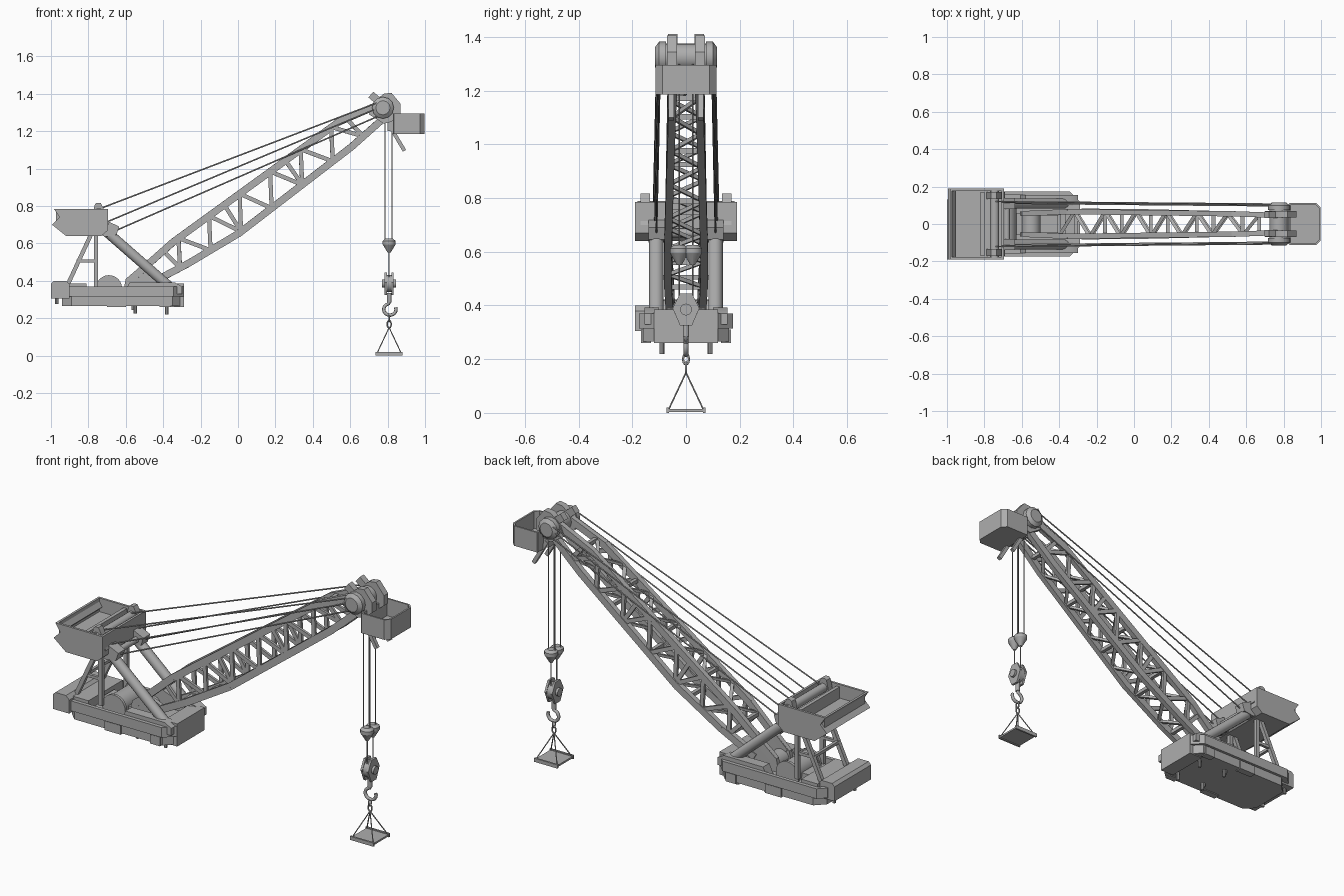
import bpy, bmesh, math
from mathutils import Matrix, Vector

cube = bpy.data.objects.get("Cube")
if cube:
    bpy.data.objects.remove(cube, do_unlink=True)

grey = bpy.data.materials.new("plain grey")
grey.use_nodes = True
grey.diffuse_color = (0.42, 0.42, 0.42, 1)
grey.node_tree.nodes["Principled BSDF"].inputs["Base Color"].default_value = (0.42, 0.42, 0.42, 1)


class Part:
    """Collects simple solids and turns them into one named object."""

    def __init__(self, name):
        self.name, self.bm = name, bmesh.new()

    def place(self, p, q):
        p, q = Vector(p), Vector(q)
        rot = (q - p).to_track_quat('Z', 'Y').to_matrix().to_4x4()
        return Matrix.Translation((p + q) / 2) @ rot, (q - p).length

    def rod(self, p, q, r, r2=None, n=16):
        m, length = self.place(p, q)
        bmesh.ops.create_cone(self.bm, cap_ends=True, segments=n, radius1=r,
                              radius2=r if r2 is None else r2, depth=length, matrix=m)

    def beam(self, p, q, wide, deep):
        m, length = self.place(p, q)
        bmesh.ops.create_cube(self.bm, size=1, matrix=m @ Matrix.Diagonal((wide, deep, length, 1)))

    def box(self, lo, hi):
        lo, hi = Vector(lo), Vector(hi)
        m = Matrix.Translation((lo + hi) / 2) @ Matrix.Diagonal((*(hi - lo), 1))
        bmesh.ops.create_cube(self.bm, size=1, matrix=m)

    def slab(self, pts, axis, a, b):
        """Extrude a 2D profile along y or z from a to b."""
        def lift(u, v, w):
            return (u, w, v) if axis == 'y' else (u, v, w)
        face = self.bm.faces.new([self.bm.verts.new(lift(u, v, a)) for u, v in pts])
        new = bmesh.ops.extrude_face_region(self.bm, geom=[face])["geom"]
        move = Vector(lift(0, 0, b - a))
        bmesh.ops.translate(self.bm, vec=move, verts=[v for v in new if isinstance(v, bmesh.types.BMVert)])

    def hollow(self, wall, depth):
        """Sink the highest flat face to leave a thin rim."""
        bmesh.ops.recalc_face_normals(self.bm, faces=self.bm.faces)
        top = max(self.bm.faces, key=lambda f: f.calc_center_median().z)
        bmesh.ops.inset_individual(self.bm, faces=[top], thickness=wall)
        new = bmesh.ops.extrude_discrete_faces(self.bm, faces=[top])["faces"]
        bmesh.ops.translate(self.bm, vec=(0, 0, -depth), verts=new[0].verts)

    def done(self):
        bmesh.ops.recalc_face_normals(self.bm, faces=self.bm.faces)
        mesh = bpy.data.meshes.new(self.name)
        self.bm.to_mesh(mesh)
        self.bm.free()
        mesh.materials.append(grey)
        mesh.shade_smooth()
        mesh.set_sharp_from_angle(angle=math.radians(35))
        bpy.context.collection.objects.link(bpy.data.objects.new(self.name, mesh))


def tube(name, pts, r, closed=False):
    curve = bpy.data.curves.new(name, 'CURVE')
    curve.dimensions, curve.bevel_depth, curve.bevel_resolution = '3D', r, 2
    curve.use_fill_caps = True
    line = curve.splines.new('POLY')
    line.points.add(len(pts) - 1)
    for point, co in zip(line.points, pts):
        point.co = (*co, 1)
    line.use_cyclic_u = closed
    curve.materials.append(grey)
    bpy.context.collection.objects.link(bpy.data.objects.new(name, curve))


def outline(x0, x1, y, cut_back, cut_front):
    """Rectangle with cut corners, seen from above."""
    return [(x0, cut_back - y), (x0 + cut_back, -y), (x1 - cut_front, -y), (x1, cut_front - y),
            (x1, y - cut_front), (x1 - cut_front, y), (x0 + cut_back, y), (x0, y - cut_back)]


def at(path, x):
    """Second coordinate of a polyline at x."""
    for (x0, a), (x1, b) in zip(path, path[1:]):
        if x <= x1:
            break
    return a + (b - a) * (x - x0) / (x1 - x0)


# Base hull with rim, keel and feet
p = Part("base_deck")
p.slab(outline(-0.96, -0.29, 0.175, 0.04, 0.055), 'z', 0.315, 0.37)
p.hollow(0.022, 0.035)
p.done()
p = Part("base_keel")
p.slab(outline(-0.94, -0.3, 0.16, 0.05, 0.05), 'z', 0.265, 0.316)
p.box((-0.37, -0.12, 0.26), (-0.288, 0.12, 0.385))
for s in (-1, 1):
    p.box((-0.7, s * 0.13, 0.26), (-0.6, s * 0.168, 0.31))
    p.box((-0.42, s * 0.13, 0.26), (-0.36, s * 0.168, 0.31))
    p.slab([(-0.61, 0.33), (-0.58, 0.392), (-0.34, 0.392), (-0.3, 0.37), (-0.3, 0.33)],
           'y', s * 0.1, s * 0.155)
    for x, z in ((-0.97, 0.275), (-0.56, 0.245), (-0.55, 0.225), (-0.38, 0.22)):
        p.rod((x, s * 0.09, z), (x, s * 0.09, 0.32), 0.009, n=8)
p.done()

# Rear lockers and winch drums
p = Part("rear_lockers")
p.slab([(-1, 0.305), (-1, 0.385), (-0.985, 0.4), (-0.92, 0.4), (-0.9, 0.38), (-0.9, 0.305)], 'y', -0.19, 0.13)
p.box((-0.91, -0.15, 0.32), (-0.81, 0.15, 0.385))
p.done()
p = Part("winch_drums")
for x, r, half in ((-0.69, 0.062, 0.085), (-0.55, 0.05, 0.05)):
    p.rod((x, -half, 0.36), (x, half, 0.36), r, n=24)
    for s in (-1, 1):
        p.rod((x, s * half, 0.36), (x, s * (half + 0.015), 0.36), r + 0.008, n=24)
p.box((-0.8, -0.06, 0.33), (-0.6, 0.06, 0.37))
p.done()

# Support frame
p = Part("support_frame")
for s in (-1, 1):
    y = s * 0.11
    p.rod((-0.7, y, 0.66), (-0.34, y, 0.345), 0.027)
    p.beam((-0.76, y, 0.36), (-0.76, y, 0.66), 0.022, 0.022)
    p.beam((-0.91, y, 0.38), (-0.78, y, 0.66), 0.022, 0.022)
    p.beam((-0.86, y, 0.505), (-0.76, y, 0.505), 0.016, 0.016)
    p.slab([(-0.74, 0.65), (-0.71, 0.635), (-0.65, 0.645), (-0.635, 0.69), (-0.7, 0.72)],
           'y', y - 0.03 * s, y + 0.03 * s)
p.beam((-0.855, -0.11, 0.505), (-0.855, 0.11, 0.505), 0.016, 0.016)
p.rod((-0.68, -0.12, 0.67), (-0.68, 0.12, 0.67), 0.016)
p.done()

# Upper platform tub and cable bar
p = Part("upper_platform")
p.slab([(-0.985, 0.785), (-0.955, 0.74), (-0.995, 0.7), (-0.92, 0.64), (-0.73, 0.64),
        (-0.695, 0.67), (-0.695, 0.785)], 'y', -0.19, 0.19)
p.hollow(0.018, 0.075)
p.done()
p = Part("cable_bar")
p.rod((-0.745, -0.18, 0.765), (-0.745, 0.18, 0.765), 0.024)
p.box((-0.82, -0.172, 0.71), (-0.8, 0.172, 0.775))
for s in (-1, 1):
    p.slab([(-0.79, 0.7), (-0.765, 0.81), (-0.755, 0.817), (-0.735, 0.817), (-0.72, 0.79), (-0.69, 0.7)],
           'y', s * 0.135, s * 0.17)
p.done()

# Boom chords and lattice
upper = [(-0.58, 0.4), (-0.35, 0.605), (0.53, 1.245), (0.76, 1.345)]
lower = [(-0.47, 0.385), (-0.27, 0.49), (0, 0.65), (0.6, 1.11), (0.78, 1.27)]
spread = [(-0.6, 0.055), (-0.3, 0.068), (0.2, 0.066), (0.8, 0.045)]


def node(path, x, s):
    return (x, s * at(spread, x), at(path, x))


p = Part("boom_chords")
for s in (-1, 1):
    for path in (upper, lower):
        for (a, _), (b, _) in zip(path, path[1:]):
            p.beam(node(path, a, s), node(path, b + 0.006, s), 0.028, 0.038)
    p.slab([(-0.61, 0.36), (-0.6, 0.41), (-0.53, 0.47), (-0.4, 0.42), (-0.44, 0.36)],
           'y', s * 0.045, s * 0.068)
p.done()
p = Part("boom_lattice")
steps = 12
for i in range(steps + 1):
    xu = -0.4 + 0.98 * i / steps
    xl, xn = xu + 0.09, xu + 0.98 / steps
    for path, x, shift in ((upper, xu, 1), (lower, xl, -1)):
        side = shift if i % 2 else -shift
        if i < steps:
            p.beam(node(path, x, side), node(path, x + 0.98 / steps, -side), 0.018, 0.014)
        if i % 3 == 0:
            p.beam(node(path, x, -1), node(path, x, 1), 0.02, 0.02)
    for s in (-1, 1):
        if i < steps:
            a, b = ((upper, xu), (lower, xn + 0.09)) if i % 2 else ((lower, xl), (upper, xn))
            p.beam(node(*a, s), node(*b, s), 0.014, 0.022)
        if i % 4 == 0:
            p.beam(node(upper, xu, s), node(lower, xl, s), 0.014, 0.022)
p.done()

# Boom head
p = Part("head_drum")
hx, hz = 0.775, 1.325
p.rod((hx, -0.085, hz), (hx, 0.085, hz), 0.05, n=24)
for s in (-1, 1):
    p.rod((hx, s * 0.075, hz), (hx, s * 0.1, hz), 0.058, n=12)
    p.rod((hx, s * 0.1, hz), (hx, s * 0.115, hz), 0.058, 0.038, n=12)
p.done()
p = Part("head_cheeks")
for s in (-1, 1):
    p.slab([(0.7, 1.29), (0.73, 1.36), (0.78, 1.4), (0.82, 1.405), (0.87, 1.345), (0.87, 1.29),
            (0.82, 1.25), (0.78, 1.24)], 'y', s * 0.034, s * 0.07)
    p.beam((0.71, s * 0.05, 1.395), (0.765, s * 0.05, 1.35), 0.035, 0.04)
    p.beam((0.81, s * 0.055, 1.23), (0.89, s * 0.055, 1.095), 0.02, 0.02)
p.box((0.8, -0.06, 1.2), (0.84, 0.06, 1.28))
p.done()
p = Part("head_basket")
p.slab(outline(0.83, 0.998, 0.113, 0.004, 0.025), 'z', 1.185, 1.295)
p.hollow(0.01, 0.095)
p.done()

# Stay cables
p = Part("stay_cables")
for s in (-1, 1):
    for a, z, y, b, zb in ((-0.74, 0.785, 0.12, 0.74, 1.35), (-0.7, 0.715, 0.115, 0.74, 1.32),
                           (-0.65, 0.67, 0.11, 0.75, 1.28)):
        p.rod((a, s * y, z), (b, s * (y - 0.013), zb), 0.004, n=6)
p.done()

# Hoist cables, weights and pulley block
cx = 0.808
p = Part("hoist_cables")
for s in (-1, 1):
    for x in (cx - 0.022, cx + 0.016):
        p.rod((x, s * 0.025, 0.6), (x, s * 0.025, 1.3), 0.003, n=6)
    p.rod((cx, s * 0.025, 0.42), (cx, s * 0.025, 0.56), 0.003, n=6)
p.done()
p = Part("cable_weights")
for s in (-1, 1):
    y = s * 0.025
    for z0, r0, z1, r1 in ((0.55, 0.008, 0.595, 0.035), (0.595, 0.035, 0.613, 0.035), (0.613, 0.035, 0.625, 0.02)):
        p.rod((cx, y, z0), (cx, y, z1), r0, r1, 12)
p.done()
p = Part("pulley_block")
for s in (-1, 1):
    hexagon = [(-0.022, 0.445), (0.022, 0.445), (0.05, 0.39), (0.022, 0.325), (-0.022, 0.325), (-0.05, 0.39)]
    ring = [p.bm.verts.new((cx + s * 0.012, y, z)) for y, z in hexagon]
    new = bmesh.ops.extrude_face_region(p.bm, geom=[p.bm.faces.new(ring)])["geom"]
    bmesh.ops.translate(p.bm, vec=(s * 0.012, 0, 0), verts=[v for v in new if isinstance(v, bmesh.types.BMVert)])
p.rod((cx - 0.012, 0, 0.385), (cx + 0.012, 0, 0.385), 0.045, n=20)
p.rod((cx - 0.037, 0, 0.385), (cx + 0.037, 0, 0.385), 0.022)
p.rod((cx, 0, 0.285), (cx, 0, 0.335), 0.012)
p.done()

# Hook, links and hanging pallet
arc = [math.radians(100 + 20 * i) for i in range(15)]
tube("hook", [(cx, 0, 0.3)] + [(cx + 0.004 + 0.033 * math.cos(a), 0, 0.247 + 0.031 * math.sin(a)) for a in arc], 0.009)
for i, z in enumerate((0.2, 0.168)):
    loop = [(math.cos(k * math.pi / 6) * 0.011, z + math.sin(k * math.pi / 6) * 0.02) for k in range(12)]
    tube("chain_link", [(cx, u, w) if i == 0 else (cx + u, 0, w) for u, w in loop], 0.004, True)
p = Part("pallet")
p.box((cx - 0.068, -0.068, 0.004), (cx + 0.068, 0.068, 0.014))
for s in (-1, 1):
    p.beam((cx - 0.072, s * 0.068, 0.01), (cx + 0.072, s * 0.068, 0.01), 0.01, 0.02)
    for t in (-1, 1):
        p.rod((cx + t * 0.065, s * 0.065, 0.012), (cx, 0, 0.15), 0.003, n=6)
p.done()
